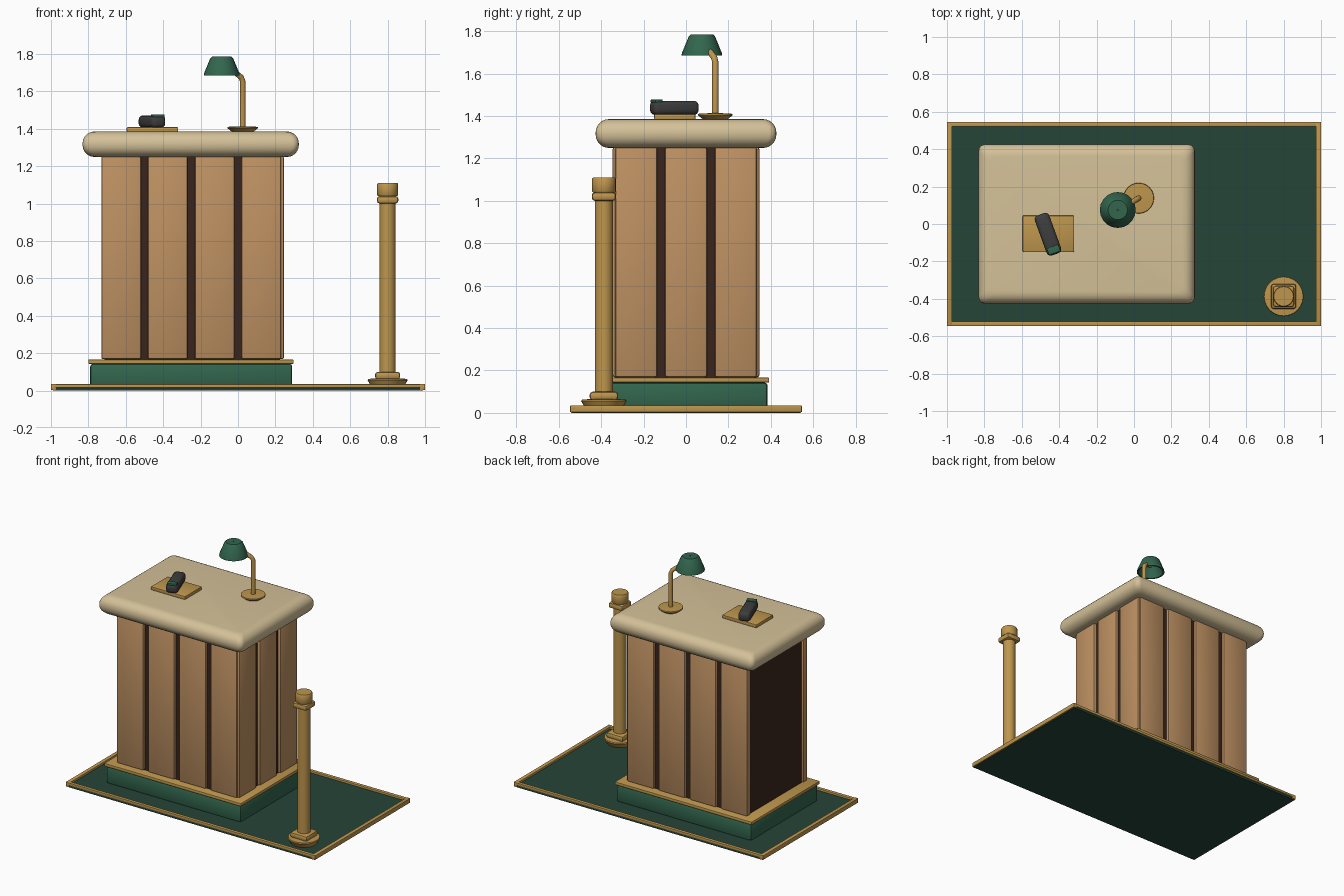
import bpy, bmesh, math
from mathutils import Vector

if "Cube" in bpy.data.objects:
    bpy.data.objects.remove(bpy.data.objects["Cube"])


def material(name, rgb):
    m = bpy.data.materials.new(name)
    m.diffuse_color = (*rgb, 1)
    m.use_nodes = True
    m.node_tree.nodes["Principled BSDF"].inputs["Base Color"].default_value = m.diffuse_color
    return m


WOOD = material("tan wood", (0.515, 0.283, 0.122))
CREAM = material("cream stone", (0.658, 0.533, 0.314))
GOLD = material("brass", (0.515, 0.305, 0.075))
GREEN = material("green", (0.032, 0.133, 0.076))
MAT = material("dark green carpet", (0.019, 0.058, 0.040))
BROWN = material("dark brown", (0.042, 0.018, 0.012))
GREY = material("charcoal", (0.048, 0.048, 0.050))


def finish(name, bm, mat, bevel=0, segs=2):
    bmesh.ops.recalc_face_normals(bm, faces=bm.faces)
    me = bpy.data.meshes.new(name)
    bm.to_mesh(me)
    bm.free()
    ob = bpy.data.objects.new(name, me)
    bpy.context.collection.objects.link(ob)
    me.materials.append(mat)
    if bevel:
        b = ob.modifiers.new("bevel", 'BEVEL')
        b.width, b.segments, b.limit_method = bevel, segs, 'ANGLE'
    bpy.ops.object.select_all(action='DESELECT')
    ob.select_set(True)
    bpy.context.view_layer.objects.active = ob
    if bevel:
        bpy.ops.object.modifier_apply(modifier="bevel")
    bpy.ops.object.shade_smooth_by_angle(angle=math.radians(35))
    return ob


def box(name, x, y, z, mat, bevel=0, segs=2):
    """Box from (min, max) pairs."""
    bm = bmesh.new()
    bmesh.ops.create_cube(bm, size=1)
    for v in bm.verts:
        v.co = [(lo + hi) / 2 + c * (hi - lo) for c, (lo, hi) in zip(v.co, (x, y, z))]
    return finish(name, bm, mat, bevel, segs)


def loft(name, rings, mat, closed=False):
    """Skin a list of equal-length point rings; cap the ends unless closed."""
    bm = bmesh.new()
    vs = [[bm.verts.new(p) for p in r] for r in rings]
    n = len(vs[0])
    pairs = list(zip(vs, vs[1:])) + ([(vs[-1], vs[0])] if closed else [])
    for a, b in pairs:
        for i in range(n):
            j = (i + 1) % n
            bm.faces.new((a[i], a[j], b[j], b[i]))
    if not closed:
        bm.faces.new(vs[0])
        bm.faces.new(vs[-1])
    return finish(name, bm, mat)


def turned(name, cx, cy, profile, mat, n=24, closed=False):
    """Lathe a list of (radius, z) about a vertical axis."""
    return loft(name, [[(cx + r * math.cos(2 * math.pi * i / n),
                         cy + r * math.sin(2 * math.pi * i / n), z) for i in range(n)]
                       for r, z in profile], mat, closed)


# carpet with brass edging
box("carpet", (-0.99, 0.99), (-0.54, 0.54), (0, 0.02), MAT)
for s, side in ((-1, "front"), (1, "back")):
    box(f"carpet_{side}_rail", (-1, 1), sorted((s * 0.52, s * 0.545)), (0.015, 0.034), GOLD, 0.003)
for s, side in ((-1, "left"), (1, "right")):
    box(f"carpet_{side}_rail", sorted((s * 0.972, s)), (-0.546, 0.546), (0.003, 0.035), GOLD, 0.003)

# desk plinth and dark core
box("plinth", (-0.79, 0.29), (-0.385, 0.385), (0.02, 0.143), GREEN, 0.015)
box("plinth_band", (-0.80, 0.297), (-0.392, 0.392), (0.143, 0.166), GOLD, 0.005)
box("desk_core", (-0.715, 0.225), (-0.325, 0.325), (0.16, 1.27), BROWN)

# wooden boards on front, back and right; the left stays bare
for i in range(4):
    cx = -0.625 + 0.25 * i
    for s, side in ((-1, "front"), (1, "back")):
        box(f"{side}_board_{i + 1}", (cx - 0.106, cx + 0.106), sorted((s * 0.30, s * 0.346)),
            (0.168, 1.252), WOOD, 0.01)
for i in range(3):
    cy = 0.235 * (i - 1)
    box(f"right_board_{i + 1}", (0.20, 0.246), (cy - 0.099, cy + 0.099), (0.168, 1.252), WOOD, 0.01)


# counter top: rounded rectangle with a full round edge
def rounded_rect(cx, hx, hy, r, z, k=4):
    pts = []
    for q, (sx, sy) in enumerate(((1, 1), (-1, 1), (-1, -1), (1, -1))):
        for i in range(k + 1):
            a = math.pi / 2 * (q + i / k)
            pts.append((cx + sx * (hx - r) + r * math.cos(a), sy * (hy - r) + r * math.sin(a), z))
    return pts


rings = []
for zc, start in ((1.312, -90), (1.322, 0)):
    for i in range(7):
        a = math.radians(start + 15 * i)
        d = 0.063 * (1 - math.cos(a))
        rings.append(rounded_rect(-0.253, 0.578 - d, 0.426 - d, 0.035, zc + 0.063 * math.sin(a)))
loft("counter_top", rings, CREAM)

# handset on a brass tray
box("tray", (-0.595, -0.32), (-0.15, 0.045), (1.383, 1.408), GOLD, 0.005)
handset = box("handset", (-0.041, 0.041), (-0.114, 0.114), (-0.033, 0.033), GREY, 0.022, 3)
button = box("handset_button", (-0.033, 0.033), (-0.108, -0.07), (0.025, 0.039), GREEN, 0.003)
for ob in (handset, button):
    ob.location = (-0.46, -0.055, 1.438)
    ob.rotation_euler.z = math.radians(20)

# desk lamp
LX, LY = 0.025, 0.138
turned("lamp_base", LX, LY, [(0.055, 1.382), (0.082, 1.403), (0.08, 1.41), (0.03, 1.413)], GOLD)
path = [Vector(p) for p in ((LX, LY, 1.40), (LX, LY, 1.655), (LX - 0.008, LY - 0.005, 1.675),
                            (-0.03, 0.105, 1.712), (-0.085, 0.076, 1.735))]
arm = []
for i, p in enumerate(path):
    t = (path[min(i + 1, 4)] - path[max(i - 1, 0)]).normalized()
    u = t.cross(Vector((0.5, -0.86, 0))).normalized()
    w = t.cross(u)
    arm.append([p + 0.015 * (math.cos(k * math.pi / 6) * u + math.sin(k * math.pi / 6) * w)
                for k in range(12)])
loft("lamp_arm", arm, GOLD)
turned("lamp_shade", -0.087, 0.075,
       [(0.096, 1.685), (0.094, 1.697), (0.062, 1.775), (0.052, 1.785), (0.004, 1.785),
        (0.004, 1.775), (0.05, 1.772), (0.086, 1.685)], GREEN, 20, True)

# brass post
PX, PY = 0.80, -0.387
turned("post_foot", PX, PY, [(0.085, 0.018), (0.107, 0.055), (0.104, 0.062), (0.06, 0.066)], GOLD)
turned("post_column", PX, PY, [(0.043, 0.06), (0.043, 1.05)], GOLD)
box("post_block", (PX - 0.067, PX + 0.067), (PY - 0.067, PY + 0.067), (0.06, 0.10), GOLD, 0.014)
box("post_collar", (PX - 0.057, PX + 0.057), (PY - 0.057, PY + 0.057), (1.0, 1.04), GOLD, 0.014)
turned("post_cap", PX, PY, [(0.052, 1.04), (0.056, 1.046), (0.056, 1.103), (0.052, 1.109)], GOLD)
